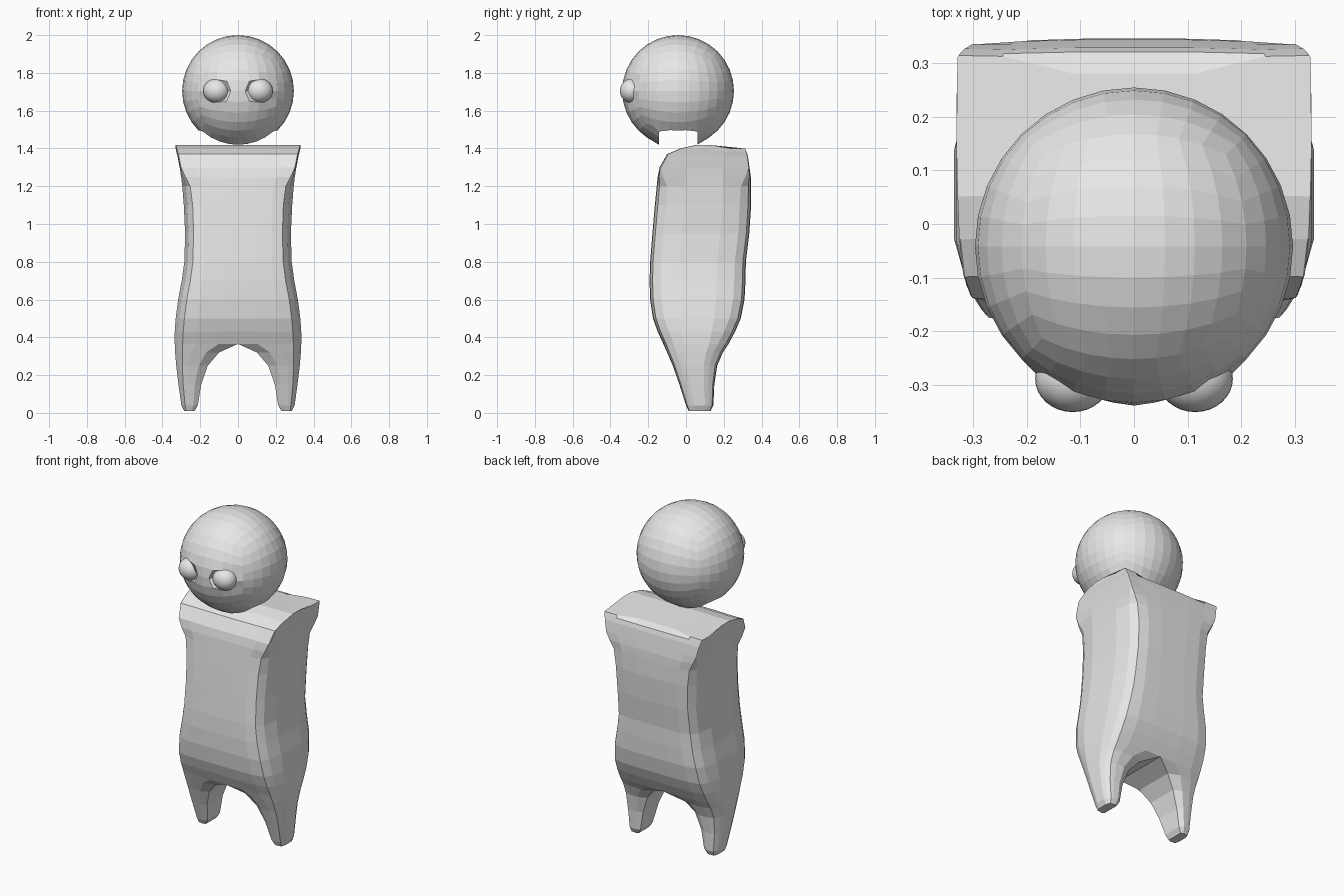
import bpy, bmesh, math
from mathutils import Vector

cube = bpy.data.objects.get("Cube")
if cube:
    bpy.data.objects.remove(cube, do_unlink=True)

grey = bpy.data.materials.new("light grey")
grey.use_nodes = True
grey.diffuse_color = (0.8, 0.8, 0.8, 1)
grey.node_tree.nodes["Principled BSDF"].inputs["Base Color"].default_value = (0.8, 0.8, 0.8, 1)


def make_object(name, bm, smooth=False):
    bmesh.ops.recalc_face_normals(bm, faces=bm.faces[:])
    mesh = bpy.data.meshes.new(name)
    for f in bm.faces:
        f.smooth = smooth
    bm.to_mesh(mesh)
    bm.free()
    mesh.materials.append(grey)
    obj = bpy.data.objects.new(name, mesh)
    bpy.context.collection.objects.link(obj)
    return obj


# Head: cube sphere with a strip open below and two eye sockets
HEAD, RADIUS = Vector((0, -0.042, 1.704)), 0.296
bm = bmesh.new()
bmesh.ops.create_cube(bm, size=2)
bmesh.ops.subdivide_edges(bm, edges=bm.edges[:], cuts=7, use_grid_fill=True)
gap = [f for f in bm.faces
       if f.calc_center_median().z < -0.99 and abs(f.calc_center_median().y) < 0.5]
bmesh.ops.delete(bm, geom=gap, context='FACES')
for v in bm.verts:
    c = v.co.copy()
    p = RADIUS * Vector([math.tan(a * math.pi / 4) for a in c]).normalized()
    if c.z < -0.99 and abs(abs(c.y) - 0.5) < 0.01:
        # straight rims along the open strip
        p.x *= 0.93
        p.y = math.copysign(0.102, c.y)
        p.z = -math.sqrt(0.302 ** 2 - p.x ** 2 - p.y ** 2)
    v.co = HEAD + p
    dx, dz = abs(c.x) - 0.5, c.z
    if c.y < -0.99 and max(abs(dx), abs(dz)) < 0.3:
        if max(abs(dx), abs(dz)) < 0.05:
            v.co.y += 0.06
        else:
            ring = Vector((dx, dz)).normalized() * (0.075 if dx < -0.1 else 0.06)
            v.co.x = math.copysign(0.113 + ring.x, c.x)
            v.co.z = HEAD.z + ring.y
make_object("head", bm)

# Eyes
for side, s in (("left", 1), ("right", -1)):
    bm = bmesh.new()
    bmesh.ops.create_uvsphere(bm, u_segments=32, v_segments=16, radius=1)
    for v in bm.verts:
        v.co = Vector((s * 0.114 + v.co.x * 0.07, -0.288 + v.co.y * 0.062,
                       1.705 + v.co.z * 0.064))
    make_object(side + "_eye", bm, True)

# Body rows: height, inner x, outer x, front y, back y, edge bevel
ROWS = [
    (0.01, 0.23, 0.285, 0.015, 0.13, 0.01),
    (0.04, 0.213, 0.30, 0.0, 0.145, 0.02),
    (0.15, 0.195, 0.315, -0.035, 0.15, 0.025),
    (0.25, 0.16, 0.327, -0.07, 0.165, 0.032),
    (0.32, 0.10, 0.333, -0.10, 0.195, 0.038),
    (0.365, 0.0, 0.335, -0.12, 0.225, 0.042),
    (0.43, 0.0, 0.335, -0.15, 0.26, 0.045),
    (0.50, 0.0, 0.33, -0.175, 0.29, 0.046),
    (0.60, 0.0, 0.317, -0.19, 0.31, 0.046),
    (0.70, 0.0, 0.298, -0.193, 0.315, 0.046),
    (0.80, 0.0, 0.284, -0.19, 0.317, 0.045),
    (0.95, 0.0, 0.28, -0.178, 0.335, 0.045),
    (1.10, 0.0, 0.287, -0.165, 0.345, 0.047),
    (1.20, 0.0, 0.295, -0.155, 0.345, 0.042),
    (1.25, 0.0, 0.301, -0.15, 0.343, 0.022),
    (1.30, 0.0, 0.308, -0.14, 0.337, 0.007),
    (1.37, 0.0, 0.32, -0.10, 0.328, 0.005),
    (1.40, 0.0, 0.327, -0.03, 0.32, 0.004),
    (1.418, 0.0, 0.33, 0.05, 0.315, 0.004),
]


def section(row, top):
    """Half cross-section: front from inner to outer, then back again."""
    z, xi, xo, yf, yb, b = row
    crease = xo - b
    inner = b * 0.7 if xi > 0 else 0
    cols = [xi] + [xi + (crease - xi) * t for t in (0.35, 0.75, 1)] + [xo - 0.4 * b, xo]
    dips = [inner, 0, 0.003, b * 0.35, b * 1.3, (yb - yf) * 0.3]
    z_back = z - max(0, z - 1.25) * 0.11
    front = [(x, yf + d, z) for x, d in zip(cols, dips)]
    back = [(x, yb - d - (0.035 if top and x < 0.2 else 0), z_back)
            for x, d in zip(cols, dips)]
    return front + back[::-1]


# Body with legs, built as two matching halves joined at the middle
bm = bmesh.new()
for s in (1, -1):
    rings = [[bm.verts.new((s * x, y, z)) for x, y, z in section(r, r is ROWS[-1])]
             for r in ROWS]
    n = len(rings[0])
    for k in range(len(ROWS) - 1):
        low, high = rings[k], rings[k + 1]
        count = n if ROWS[k][1] > 0 else n - 1
        for i in range(count):
            j = (i + 1) % n
            bm.faces.new((low[i], low[j], high[j], high[i]))
    for cap in (rings[0], rings[-1]):
        for i in range(n // 2 - 1):
            bm.faces.new((cap[i], cap[i + 1], cap[n - 2 - i], cap[n - 1 - i]))
bmesh.ops.remove_doubles(bm, verts=bm.verts[:], dist=0.0005)
make_object("body", bm)
